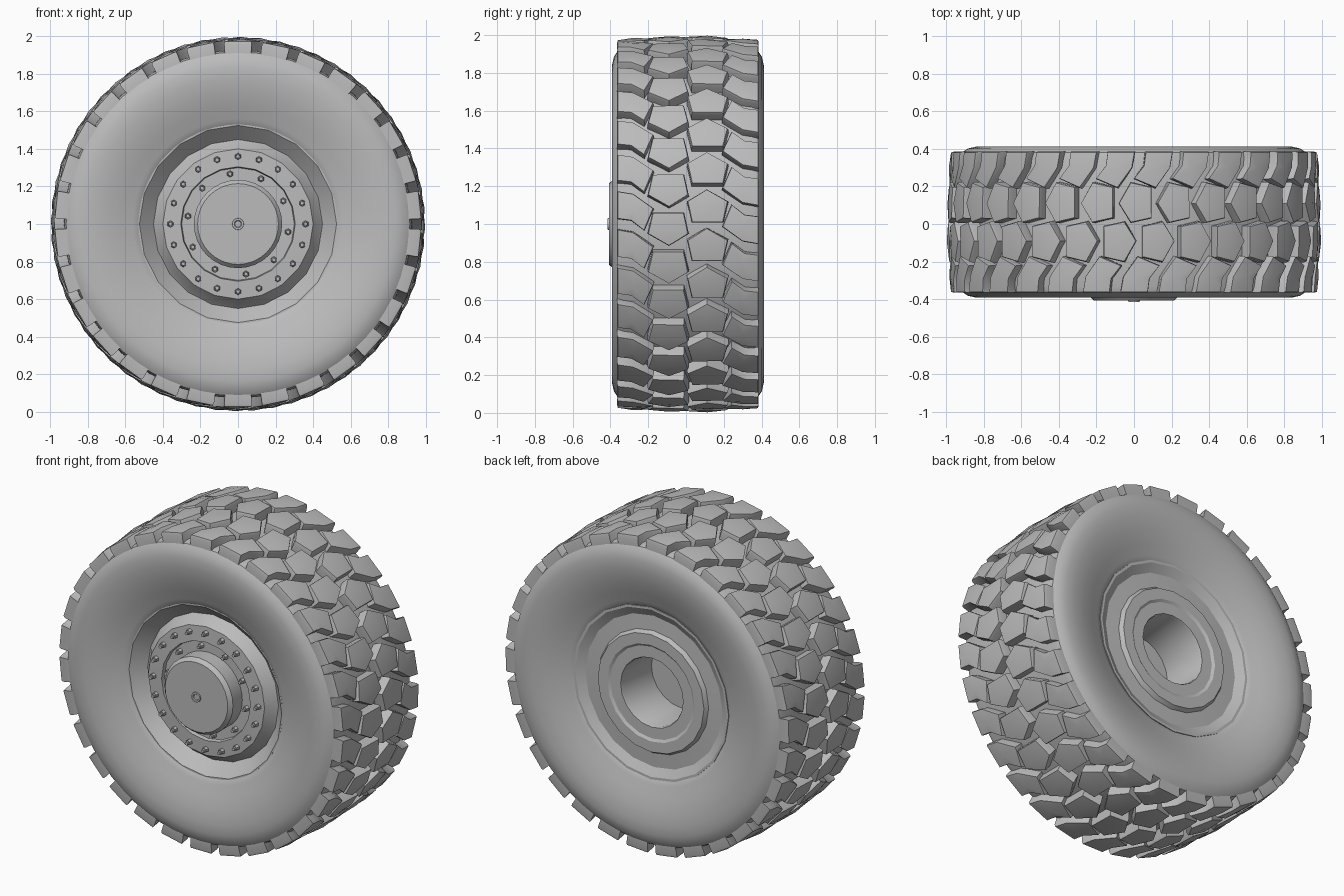
import bpy, bmesh, math
from mathutils import Matrix, Vector

cube = bpy.data.objects.get("Cube")
if cube:
    bpy.data.objects.remove(cube, do_unlink=True)

grey = bpy.data.materials.new("plain grey")
grey.use_nodes = True
colour = (0.5, 0.5, 0.5, 1)
grey.diffuse_color = colour
grey.node_tree.nodes["Principled BSDF"].inputs["Base Color"].default_value = colour

AXLE = Vector((0, 0, 1))


def finish(bm, name, angle=30):
    """Turn a bmesh into a named, shaded object on the axle."""
    bmesh.ops.recalc_face_normals(bm, faces=bm.faces)
    mesh = bpy.data.meshes.new(name)
    bm.to_mesh(mesh)
    bm.free()
    mesh.materials.append(grey)
    ob = bpy.data.objects.new(name, mesh)
    bpy.context.collection.objects.link(ob)
    ob.location = AXLE
    bpy.ops.object.select_all(action='DESELECT')
    ob.select_set(True)
    bpy.context.view_layer.objects.active = ob
    bpy.ops.object.shade_smooth_by_angle(angle=math.radians(angle))
    return ob


def revolve(name, profile, steps, closed=False):
    """Spin a (radius, y) profile about the axle."""
    bm = bmesh.new()
    vs = [bm.verts.new((r, y, 0)) for r, y in profile]
    pairs = list(zip(vs, vs[1:]))
    if closed:
        pairs.append((vs[-1], vs[0]))
    edges = [bm.edges.new(p) for p in pairs]
    bmesh.ops.spin(bm, geom=vs + edges, cent=(0, 0, 0), axis=(0, 1, 0),
                   angle=math.tau, steps=steps)
    bmesh.ops.remove_doubles(bm, verts=bm.verts, dist=0.0005)
    return finish(bm, name)


# Tyre carcass: half of the cross-section, mirrored across the middle
MID = 0.01
half = [(0.50, 0.30), (0.53, 0.33), (0.56, 0.34), (0.62, 0.363), (0.70, 0.388),
        (0.78, 0.402), (0.84, 0.402), (0.885, 0.392), (0.915, 0.372), (0.925, 0.34),
        (0.928, 0.15)]
section = [(r, MID + y) for r, y in half]
section += [(r, MID - y) for r, y in reversed(half)]
revolve("tyre_body", section, 60, closed=True)

# Rim and hub in one turned profile, front centre to bore floor
rim = [(0, -0.293), (0.30, -0.293), (0.305, -0.315), (0.40, -0.31), (0.44, -0.255),
       (0.45, -0.245), (0.525, -0.32), (0.535, -0.32), (0.535, 0.345), (0.52, 0.345),
       (0.47, 0.315), (0.38, 0.32), (0.365, 0.345), (0.30, 0.345), (0.285, 0.335),
       (0.215, 0.335), (0.21, 0.325), (0.21, 0.04), (0, 0.04)]
revolve("rim", rim, 20)

# Hub cap with centre plug
revolve("hub_cap", [(0, -0.28), (0.235, -0.28), (0.235, -0.385), (0.215, -0.408),
                    (0, -0.408)], 32)
revolve("centre_plug", [(0, -0.40), (0.032, -0.40), (0.03, -0.416), (0.02, -0.416),
                        (0.016, -0.411), (0, -0.411)], 16)


def bolt_ring(name, count, radius, base, start):
    """Hexagonal nuts with a round stud, spaced on a circle."""
    bm = bmesh.new()
    turn = Matrix.Rotation(math.pi / 2, 4, 'X')
    for i in range(count):
        a = math.radians(start) + math.tau * i / count
        x, z = radius * math.cos(a), radius * math.sin(a)
        for size, tall, sides in ((0.018, 0.024, 6), (0.012, 0.04, 8)):
            place = Matrix.Translation((x, base - tall / 2, z)) @ turn
            bmesh.ops.create_cone(bm, cap_ends=True, segments=sides, radius1=size,
                                  radius2=size * 0.85, depth=tall, matrix=place)
    return finish(bm, name)


bolt_ring("outer_bolts", 20, 0.36, -0.31, 90)
bolt_ring("inner_bolts", 10, 0.27, -0.291, 99)

# Tread block outlines as (across, around)
COUNT = 30
PITCH = math.tau / COUNT
BASE = 0.90
centre_block = [(0.10, 0.10), (0.214, 0.035), (0.188, -0.078), (0.02, -0.078),
                (-0.005, 0.035)]
shoulder_block = [(0.18, -0.10), (0.29, -0.18), (0.375, -0.195), (0.375, -0.045),
                  (0.30, -0.035), (0.23, 0.02)]


def tread(name, outline, side, inner_top, outer_top):
    """Raised blocks all round; side -1 gives the half-turned row."""
    bm = bmesh.new()
    n = len(outline)
    cy = sum(p[0] for p in outline) / n
    ct = sum(p[1] for p in outline) / n

    def point(across, around, r, start):
        a = start + side * around / 0.98
        return bm.verts.new((r * math.cos(a), MID + side * across, r * math.sin(a)))

    for i in range(COUNT):
        start = math.radians(5) + PITCH * (i + (0 if side > 0 else 0.5))
        rings = []
        for scale, level in ((1.0, 0), (1.0, 0.78), (0.95, 0.95)):
            ring = []
            for y, t in outline:
                top = inner_top + (outer_top - inner_top) * max(0, y) / 0.375
                r = BASE + (top - BASE) * level
                ring.append(point(cy + (y - cy) * scale, ct + (t - ct) * scale, r, start))
            rings.append(ring)
        for low, high in zip(rings, rings[1:]):
            for k in range(n):
                m = (k + 1) % n
                bm.faces.new((low[k], low[m], high[m], high[k]))
        mid_top = inner_top + (outer_top - inner_top) * cy / 0.375
        crown = point(cy, ct, mid_top + 0.004, start)
        for k in range(n):
            bm.faces.new((rings[-1][k], rings[-1][(k + 1) % n], crown))
    return finish(bm, name, 40)


for side, label in ((1, "back"), (-1, "front")):
    tread(label + "_centre_tread", centre_block, side, 0.996, 0.985)
    tread(label + "_shoulder_tread", shoulder_block, side, 0.992, 0.979)
